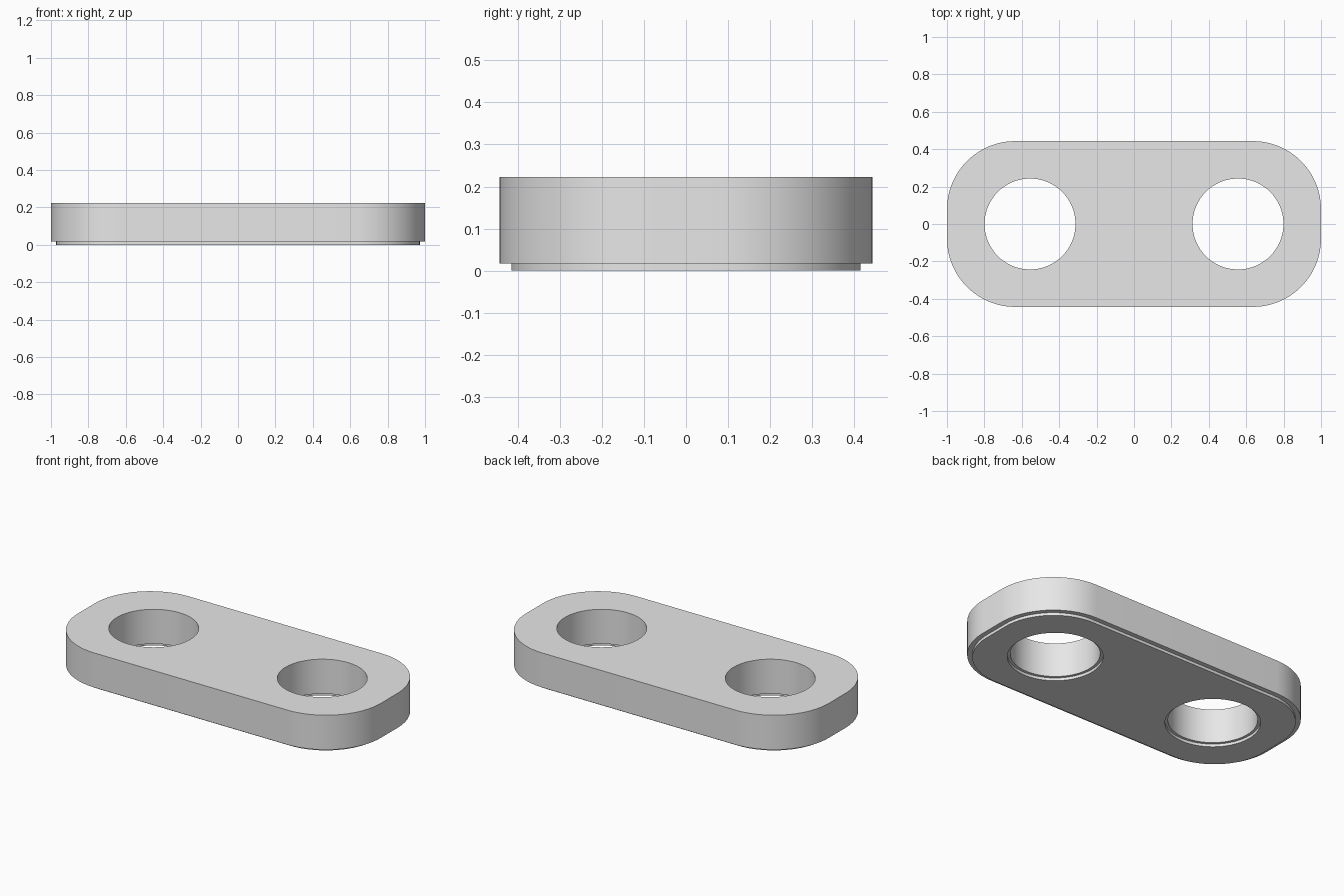
import bpy
import bmesh
from math import cos, sin, pi

cube = bpy.data.objects.get("Cube")
if cube:
    bpy.data.objects.remove(cube, do_unlink=True)

HALF_X, HALF_Y, CORNER = 1.0, 0.443, 0.365
TOP, STEP = 0.223, 0.017
LIP_INSET = 0.028
HOLE_X, HOLE_R, LIP_HOLE_R = 0.556, 0.243, 0.259


def rounded_outline(radius, steps=24):
    """Rounded rectangle with fixed corner centres."""
    cx, cy = HALF_X - CORNER, HALF_Y - CORNER
    points = []
    for quarter, (sx, sy) in enumerate([(1, 1), (-1, 1), (-1, -1), (1, -1)]):
        for i in range(steps + 1):
            a = (quarter + i / steps) * pi / 2
            points.append((sx * cx + radius * cos(a), sy * cy + radius * sin(a)))
    return points


def circle(x, radius, steps=72):
    return [(x + radius * cos(2 * pi * i / steps), radius * sin(2 * pi * i / steps))
            for i in range(steps)]


def add_wall(bm, body, lip):
    """Stepped wall from the top face to the underside; returns both rims."""
    levels = [(body, TOP), (body, STEP), (lip, STEP), (lip, 0)]
    rings = [[bm.verts.new((x, y, z)) for x, y in pts] for pts, z in levels]
    n = len(body)
    for upper, lower in zip(rings, rings[1:]):
        for i in range(n):
            j = (i + 1) % n
            bm.faces.new((upper[i], upper[j], lower[j], lower[i]))
    return [[bm.edges.get((r[i], r[(i + 1) % n])) for i in range(n)]
            for r in (rings[0], rings[-1])]


# Outer wall and the two through holes, each with a step near the bottom
bm = bmesh.new()
walls = [add_wall(bm, rounded_outline(CORNER), rounded_outline(CORNER - LIP_INSET))]
for side in (-1, 1):
    walls.append(add_wall(bm, circle(side * HOLE_X, HOLE_R),
                          circle(side * HOLE_X, LIP_HOLE_R)))

# Top face and underside
for rims in zip(*walls):
    edges = [e for rim in rims for e in rim]
    bmesh.ops.triangle_fill(bm, edges=edges, use_beauty=True, use_dissolve=False)
bmesh.ops.recalc_face_normals(bm, faces=bm.faces[:])

mesh = bpy.data.meshes.new("link_plate")
bm.to_mesh(mesh)
bm.free()
plate = bpy.data.objects.new("link_plate", mesh)
bpy.context.collection.objects.link(plate)

# Plain grey
grey = bpy.data.materials.new("light_grey")
grey.use_nodes = True
colour = (0.8, 0.8, 0.8, 1)
grey.diffuse_color = colour
grey.node_tree.nodes["Principled BSDF"].inputs["Base Color"].default_value = colour
mesh.materials.append(grey)

bpy.ops.object.select_all(action='DESELECT')
plate.select_set(True)
bpy.context.view_layer.objects.active = plate
bpy.ops.object.shade_smooth_by_angle()
